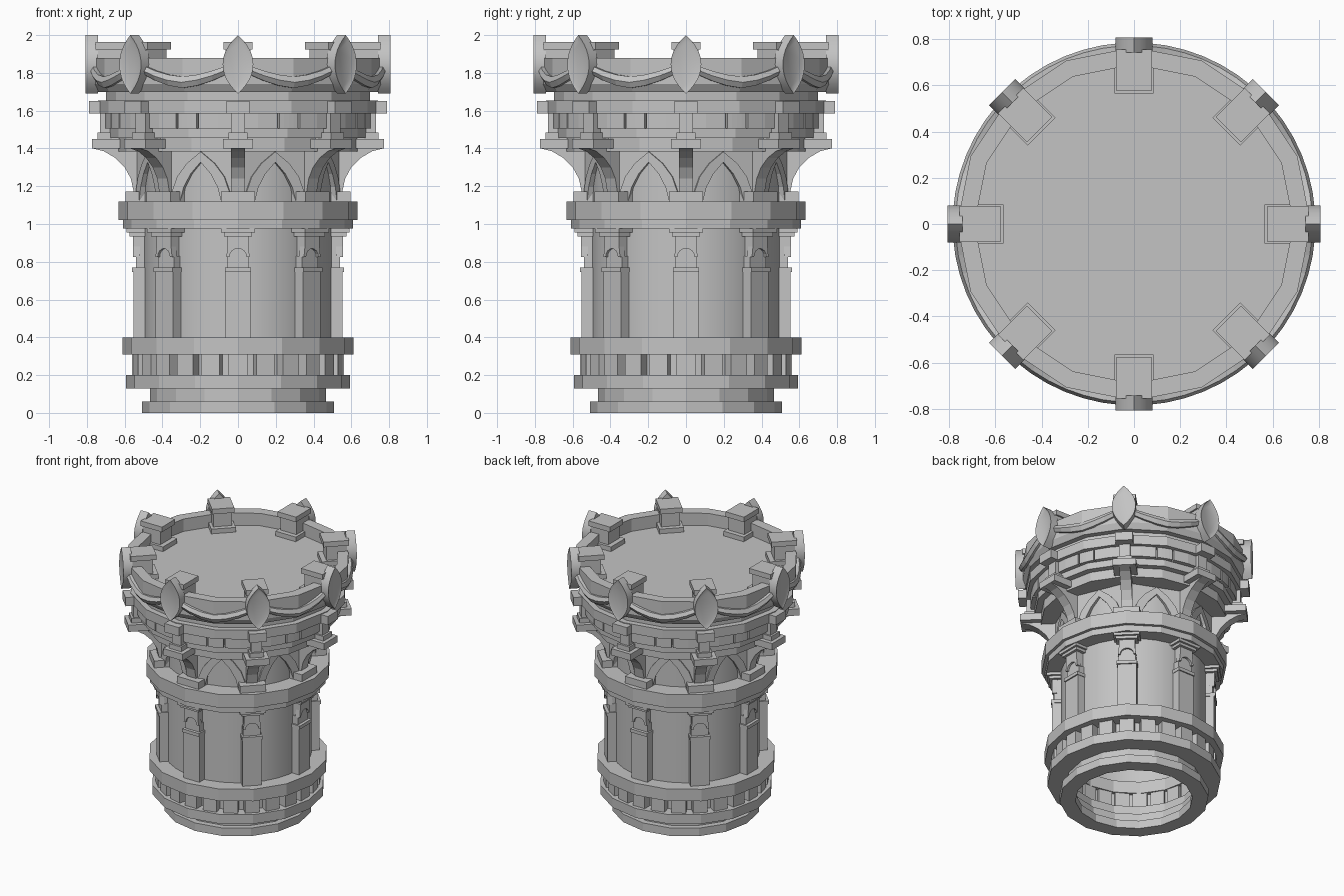
import bpy, bmesh
from math import sin, cos, pi, radians
from mathutils import Matrix, Vector

cube = bpy.data.objects.get("Cube")
if cube:
    bpy.data.objects.remove(cube, do_unlink=True)

stone = bpy.data.materials.new("grey_stone")
stone.use_nodes = True
GREY = (0.55, 0.55, 0.55, 1)
stone.diffuse_color = GREY
stone.node_tree.nodes["Principled BSDF"].inputs["Base Color"].default_value = GREY

EIGHTHS = [45 * i for i in range(8)]
BETWEEN = [a + 22.5 for a in EIGHTHS]


def finish(name, bm, smooth=False):
    bmesh.ops.remove_doubles(bm, verts=bm.verts, dist=1e-5)
    bmesh.ops.recalc_face_normals(bm, faces=bm.faces)
    mesh = bpy.data.meshes.new(name)
    bm.to_mesh(mesh)
    bm.free()
    mesh.materials.append(stone)
    obj = bpy.data.objects.new(name, mesh)
    bpy.context.collection.objects.link(obj)
    if smooth:
        bpy.ops.object.select_all(action='DESELECT')
        obj.select_set(True)
        bpy.context.view_layer.objects.active = obj
        bpy.ops.object.shade_smooth_by_angle(angle=radians(32))
    return obj


def lathe(name, profile, sides=16, smooth=False):
    """Spin a closed (radius, z) outline around the axis."""
    bm = bmesh.new()
    rows = []
    for i in range(sides):
        a = 2 * pi * i / sides
        rows.append([bm.verts.new((r * cos(a), r * sin(a), z)) for r, z in profile])
    n = len(profile)
    for i in range(sides):
        a, b = rows[i], rows[(i + 1) % sides]
        for j in range(n):
            k = (j + 1) % n
            bm.faces.new((a[j], b[j], b[k], a[k]))
    bmesh.ops.dissolve_degenerate(bm, dist=1e-5, edges=bm.edges)
    return finish(name, bm, smooth)


def band(name, r0, r1, z0, z1, sides=16, smooth=False):
    return lathe(name, [(r0, z0), (r1, z0), (r1, z1), (r0, z1)], sides, smooth)


def prism(bm, outline, depth):
    """Extrude a 3D outline by a vector; returns the far cap."""
    base = bm.faces.new([bm.verts.new(p) for p in outline])
    out = bmesh.ops.extrude_face_region(bm, geom=[base], use_keep_orig=True)
    bmesh.ops.translate(bm, vec=depth,
                        verts=[g for g in out["geom"] if isinstance(g, bmesh.types.BMVert)])
    return [g for g in out["geom"] if isinstance(g, bmesh.types.BMFace)][0]


def radial(name, build, angles=EIGHTHS, smooth=False):
    """Build a part along +x and repeat it at the given angles."""
    bm = bmesh.new()
    for a in angles:
        part = bmesh.new()
        build(part)
        bmesh.ops.recalc_face_normals(part, faces=part.faces)
        part.transform(Matrix.Rotation(radians(a), 4, 'Z'))
        tmp = bpy.data.meshes.new("tmp")
        part.to_mesh(tmp)
        part.free()
        bm.from_mesh(tmp)
        bpy.data.meshes.remove(tmp)
    return finish(name, bm, smooth)


def block(bm, r0, r1, half, z0, z1):
    prism(bm, [(r0, -half, z0), (r1, -half, z0), (r1, half, z0), (r0, half, z0)],
          Vector((0, 0, z1 - z0)))


def blocks(*sizes):
    return lambda bm: [block(bm, *s) for s in sizes]


def side_profile(points, half):
    return lambda bm: prism(bm, [(r, -half, z) for r, z in points], Vector((0, 2 * half, 0)))


def face_profile(points, r0, r1):
    return lambda bm: prism(bm, [(r0, t, z) for t, z in points], Vector((r1 - r0, 0, 0)))


# Hollow foot and plinth
band("foot_ring", 0.40, 0.508, 0, 0.06)
band("foot_neck", 0.43, 0.465, 0.06, 0.13)
band("plinth_lower_ring", 0.45, 0.592, 0.13, 0.2)
band("plinth_upper_ring", 0.46, 0.612, 0.31, 0.4)
radial("plinth_dentils", blocks((0.46, 0.56, 0.049, 0.195, 0.315)), [15 * i for i in range(24)])

# Shaft and its collar
band("tower_shaft", 0.485, 0.5, 0.15, 1.42, 32, True)
band("collar_lower_ring", 0.49, 0.61, 0.975, 1.02)
band("collar_upper_ring", 0.49, 0.632, 1.02, 1.12)

# Pilasters with arched capitals
radial("pilasters", blocks((0.49, 0.553, 0.066, 0.4, 0.745),
                           (0.49, 0.562, 0.07, 0.745, 0.77),
                           (0.49, 0.54, 0.059, 0.77, 0.83),
                           (0.49, 0.54, 0.052, 0.83, 0.94),
                           (0.49, 0.575, 0.075, 0.935, 0.955),
                           (0.49, 0.59, 0.09, 0.955, 0.98)))
arc = [(0.046 * cos(pi * i / 8), 0.825 + 0.045 * sin(pi * i / 8)) for i in range(9)]
hood = arc + [(-0.062, 0.825), (-0.055, 0.88), (-0.055, 0.94),
              (0.055, 0.94), (0.055, 0.88), (0.062, 0.825)]
radial("pilaster_hoods", face_profile(hood, 0.52, 0.556))

# Pointed arcade between the brackets
half_arch = [(0.17, 1.12), (0.165, 1.17), (0.135, 1.25), (0.08, 1.32)]


def arch(drop, scale):
    right = [(t * scale, z - drop) for t, z in half_arch]
    return right + [(0, 1.383 - drop)] + [(-t, z) for t, z in reversed(right)]


radial("arch_ribs", face_profile(arch(0, 1) + arch(0.055, 0.72)[::-1], 0.47, 0.518), BETWEEN)
radial("arch_spandrels", face_profile(arch(0.01, 1) + [(-0.19, 1.4), (0.19, 1.4)], 0.48, 0.508),
       BETWEEN)

# Curved brackets standing on blocks
radial("bracket_bases", blocks((0.49, 0.595, 0.09, 1.12, 1.172)))
curve = [(0.552, 1.17), (0.567, 1.24), (0.6, 1.3), (0.65, 1.35), (0.71, 1.385), (0.77, 1.4)]
radial("brackets", side_profile([(0.49, 1.17)] + curve + [(0.77, 1.42), (0.49, 1.42)], 0.038))
radial("bracket_posts", blocks((0.5, 0.772, 0.08, 1.4, 1.45),
                               (0.6, 0.745, 0.05, 1.45, 1.485),
                               (0.6, 0.73, 0.038, 1.485, 1.59),
                               (0.6, 0.788, 0.06, 1.585, 1.65)))

# Stepped cornice
band("cornice_ring_1", 0.47, 0.64, 1.385, 1.455)
band("cornice_ring_2", 0.47, 0.685, 1.455, 1.505)
band("cornice_core", 0.47, 0.665, 1.505, 1.585)
band("cornice_ring_3", 0.47, 0.742, 1.585, 1.655)
band("cornice_ring_4", 0.47, 0.70, 1.655, 1.72)


def tile(half_angle):
    def build(bm):
        steps = [radians(half_angle * k / 2) for k in range(-2, 3)]
        ring = [(0.705 * cos(a), 0.705 * sin(a), 1.505) for a in steps]
        ring += [(0.64 * cos(a), 0.64 * sin(a), 1.505) for a in reversed(steps)]
        prism(bm, ring, Vector((0, 0, 0.08)))
    return build


radial("cornice_long_tiles", tile(17.3))
radial("cornice_short_tiles", tile(4.4), BETWEEN)

# Platform and parapet
lathe("platform_floor", [(0, 1.7), (0.72, 1.7), (0.72, 1.785), (0, 1.785)])
lathe("parapet", [(0.69, 1.70), (0.74, 1.70), (0.765, 1.74), (0.765, 1.878), (0.69, 1.878)])
radial("parapet_posts", blocks((0.565, 0.74, 0.085, 1.78, 1.82),
                               (0.6, 0.755, 0.065, 1.815, 1.93),
                               (0.578, 0.755, 0.077, 1.925, 1.963)))


# Draped garlands
def garland(bm):
    rows = []
    steps = 6
    for i in range(steps + 1):
        u = 2 * i / steps - 1
        a = radians(18.5 * u)
        sag = 1 - abs(u) ** 1.6
        top, low = 1.84 - 0.06 * sag, 1.795 - 0.075 * sag
        section = [(0.73, top), (0.772, top), (0.785, (top + low) / 2), (0.768, low), (0.73, low)]
        rows.append([bm.verts.new((r * cos(a), r * sin(a), z)) for r, z in section])
    for p, q in zip(rows, rows[1:]):
        for j in range(len(p)):
            k = (j + 1) % len(p)
            bm.faces.new((p[j], q[j], q[k], p[k]))
    bm.faces.new(rows[0])
    bm.faces.new(rows[-1][::-1])


radial("garlands", garland, BETWEEN)


# Pointed medallions with a slightly sunken face
def medallion(bm):
    heights = [i / 6 - 1 for i in range(13)]
    side = [(0.081 * (1 - abs(v) ** 2.1), 1.845 + 0.155 * v) for v in heights]
    outline = side + [(-t, z) for t, z in side[-2:0:-1]]
    front = prism(bm, [(0.742, t, z) for t, z in outline], Vector((0.065, 0, 0)))
    bmesh.ops.recalc_face_normals(bm, faces=bm.faces)
    bmesh.ops.inset_region(bm, faces=[front], thickness=0.016, depth=0)
    bmesh.ops.translate(bm, verts=front.verts, vec=Vector((-0.006, 0, 0)))


radial("medallions", medallion, smooth=True)
